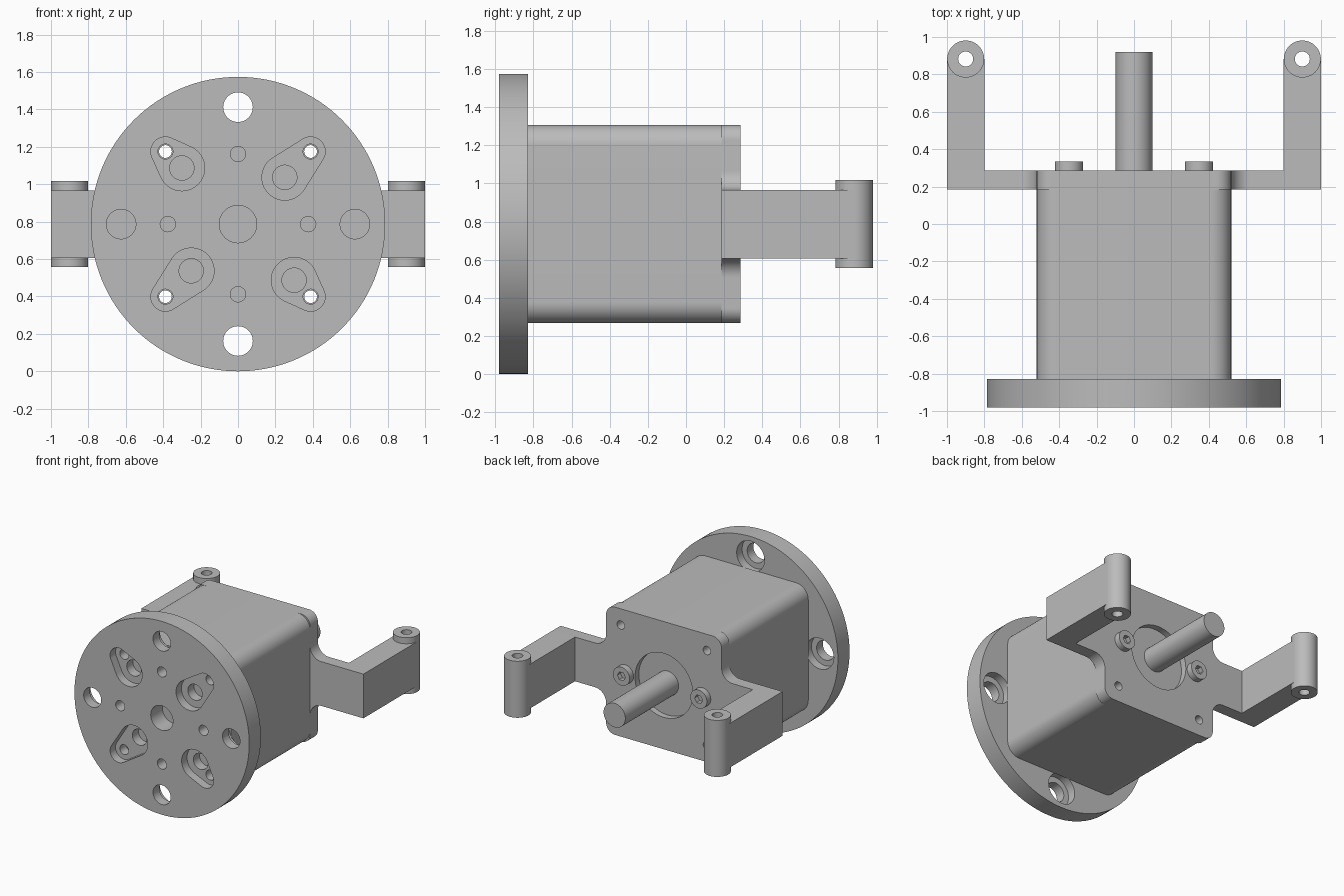
import bpy, bmesh, math
from mathutils import Vector
from mathutils.geometry import convex_hull_2d

if "Cube" in bpy.data.objects:
    bpy.data.objects.remove(bpy.data.objects["Cube"])

GREY = (0.5, 0.5, 0.5, 1)
metal = bpy.data.materials.new("plain grey")
metal.use_nodes = True
metal.diffuse_color = GREY
metal.node_tree.nodes["Principled BSDF"].inputs["Base Color"].default_value = GREY

MID = 0.787                                # height of the motor axis
FRONT, FLANGE, PLATE, BACK = -0.98, -0.83, 0.185, 0.285


def arc(x, z, r, a0=0, a1=360, n=64):
    """Points on an arc, angles in degrees; a full circle is not closed twice."""
    last = n if abs(a1 - a0) == 360 else n - 1
    angles = [math.radians(a0 + (a1 - a0) * i / last) for i in range(n)]
    return [(x + r * math.cos(a), z + r * math.sin(a)) for a in angles]


def hull(*circles):
    pts = [Vector(p) for c in circles for p in arc(*c)]
    return [tuple(pts[i]) for i in convex_hull_2d(pts)]


def prism(name, pts, lo, hi, upright=False):
    """Extrude a profile along y (heights relative to the axis), or along z."""
    def place(p, d):
        return (p[0], p[1], d) if upright else (p[0], d, p[1] + MID)
    bm = bmesh.new()
    face = bm.faces.new([bm.verts.new(place(p, lo)) for p in pts])
    ext = bmesh.ops.extrude_face_region(bm, geom=[face])
    shift = Vector(place((0, 0), hi)) - Vector(place((0, 0), lo))
    bmesh.ops.translate(bm, vec=shift, verts=[g for g in ext["geom"] if isinstance(g, bmesh.types.BMVert)])
    bmesh.ops.recalc_face_normals(bm, faces=bm.faces)
    mesh = bpy.data.meshes.new(name)
    bm.to_mesh(mesh)
    bm.free()
    mesh.materials.append(metal)
    ob = bpy.data.objects.new(name, mesh)
    bpy.context.collection.objects.link(ob)
    return ob


def select(ob):
    bpy.ops.object.select_all(action='DESELECT')
    ob.select_set(True)
    bpy.context.view_layer.objects.active = ob


def cut(ob, pts, lo, hi, upright=False):
    cutter = prism("cutter", pts, lo, hi, upright)
    cutter.hide_render = True
    mod = ob.modifiers.new("hole", 'BOOLEAN')
    mod.operation, mod.solver, mod.object = 'DIFFERENCE', 'EXACT', cutter
    select(ob)
    bpy.ops.object.modifier_apply(modifier=mod.name)
    bpy.data.objects.remove(cutter)


parts = []
corners = [(sx * 0.388, sz * 0.388) for sx in (-1, 1) for sz in (-1, 1)]

# Round mounting flange
flange = prism("flange", arc(0, 0, 0.787, n=128), FRONT, FLANGE)
parts.append(flange)
before, after = FRONT - 0.05, FLANGE + 0.05
cut(flange, arc(0, 0, 0.1), before, after)
for dx, dz in ((1, 0), (-1, 0), (0, 1), (0, -1)):
    cut(flange, arc(dx * 0.375, dz * 0.375, 0.041, n=32), before, after)
    cut(flange, arc(dx * 0.625, dz * 0.625, 0.079), before, after)
    cut(flange, arc(dx * 0.625, dz * 0.625, 0.125), FLANGE - 0.07, after)   # counterbore

# Teardrop pockets, each with a wide hole and a corner screw hole
for x, z in corners:
    near = 0.25 if x * z > 0 else 0.3
    px, pz = math.copysign(near, x), math.copysign(near, z)
    cut(flange, hull((px, pz, 0.122), (x, z, 0.078)), before, FRONT + 0.07)
    cut(flange, arc(px, pz, 0.065), before, after)
    cut(flange, arc(x, z, 0.04, n=32), before, after)

# Motor body
body = prism("body", hull(*[(sx * 0.41, sz * 0.41, 0.11) for sx in (-1, 1) for sz in (-1, 1)]), FLANGE, PLATE)
parts.append(body)

# Back plate with filleted side wings
quad = arc(0.44, 0.44, 0.08, 90, 0, 14) + arc(0.62, 0.28, 0.1, 180, 270, 14) + [(1, 0.18)]
outline = quad + [(x, -z) for x, z in reversed(quad)]
outline += [(-x, -z) for x, z in quad] + [(-x, z) for x, z in reversed(quad)]
plate = prism("back_plate", outline, PLATE, BACK)
parts.append(plate)
cut(plate, arc(0, 0, 0.26), BACK - 0.05, BACK + 0.05)

for x, z in corners:
    cut(body, arc(x, z, 0.034, n=32), FLANGE - 0.05, PLATE + 0.05)
    cut(plate, arc(x, z, 0.034, n=32), PLATE - 0.05, BACK + 0.05)

# Output shaft
parts.append(prism("shaft", arc(0, 0, 0.098), PLATE + 0.01, 0.92))

for side, s in (("left", 1), ("right", -1)):
    # Socket head screws
    screw = prism(side + "_screw", arc(s * 0.348, 0, 0.075, n=48), BACK - 0.06, BACK + 0.05)
    cut(screw, arc(s * 0.348, 0, 0.036, n=6), BACK + 0.01, BACK + 0.1)

    # Rear arms with pivot bosses
    half = [(s * x, z) for x, z in ((0.8, 0.18), (1, 0.18), (1, -0.18), (0.8, -0.18))]
    arm = prism(side + "_arm", half, BACK, 0.882)
    boss = prism(side + "_boss", arc(s * 0.9, 0.882, 0.099), MID - 0.23, MID + 0.23, True)
    for ob in (arm, boss):
        cut(ob, arc(s * 0.9, 0.882, 0.04, n=32), MID - 0.4, MID + 0.4, True)
    parts += [screw, arm, boss]

for ob in parts:
    select(ob)
    bpy.ops.object.shade_smooth_by_angle(angle=math.radians(30))
